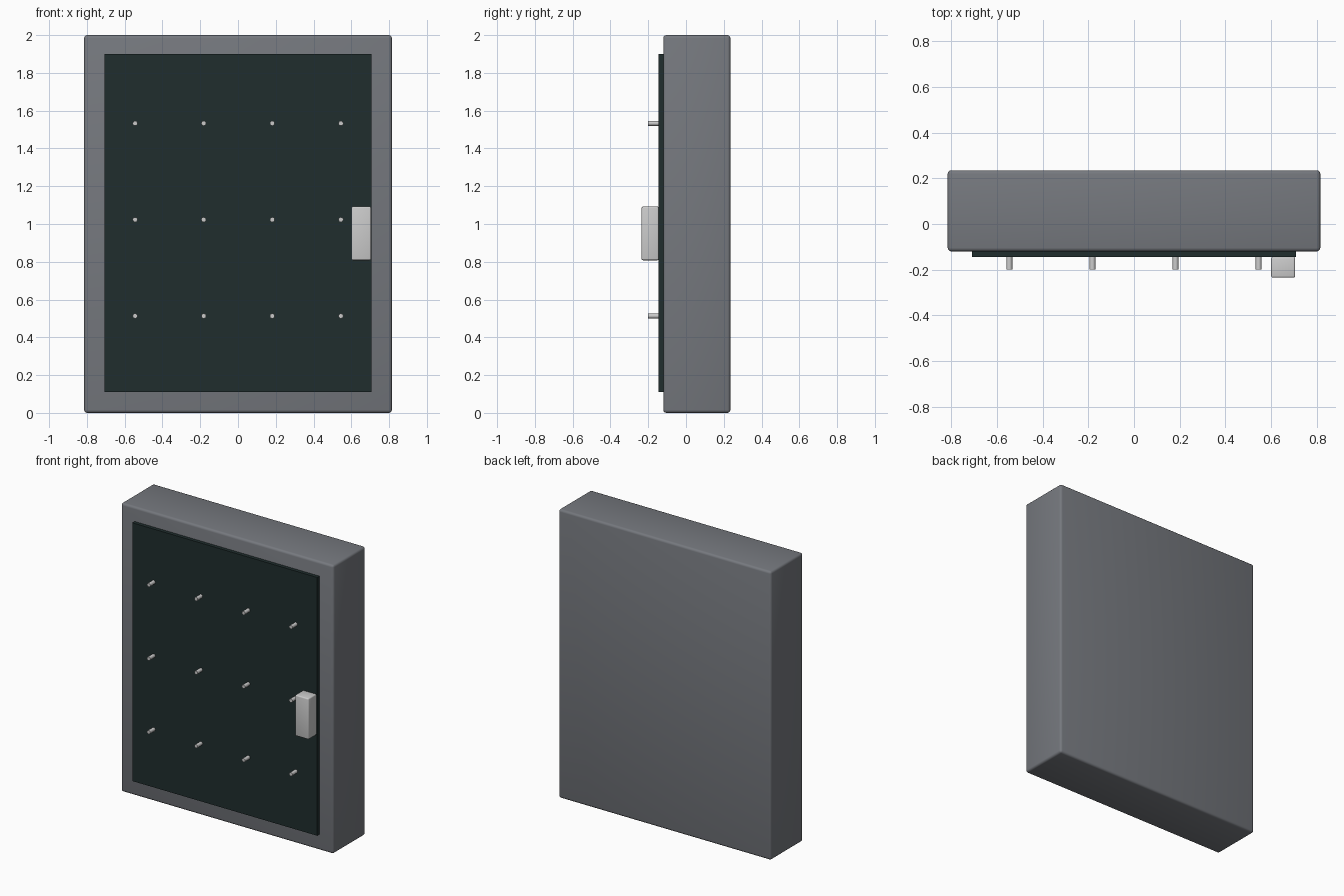
import bpy
import math

cube = bpy.data.objects.get("Cube")
if cube:
    bpy.data.objects.remove(cube, do_unlink=True)


def material(name, color):
    m = bpy.data.materials.new(name)
    m.use_nodes = True
    m.diffuse_color = (*color, 1)
    m.node_tree.nodes["Principled BSDF"].inputs["Base Color"].default_value = (*color, 1)
    return m


grey = material("grey casing", (0.18, 0.19, 0.21))
dark = material("dark panel", (0.014, 0.027, 0.027))
silver = material("pale metal", (0.6, 0.6, 0.6))


def finish(name, mat, bevel=0):
    ob = bpy.context.object
    ob.name = name
    ob.data.materials.append(mat)
    bpy.ops.object.transform_apply(location=False, rotation=True, scale=True)
    if bevel:
        mod = ob.modifiers.new("rounded edges", "BEVEL")
        mod.width = bevel
        mod.segments = 3
        bpy.ops.object.shade_smooth()
    return ob


def box(name, mat, low, high, bevel=0):
    bpy.ops.mesh.primitive_cube_add(
        size=1, location=[(a + b) / 2 for a, b in zip(low, high)])
    bpy.context.object.scale = [b - a for a, b in zip(low, high)]
    return finish(name, mat, bevel)


# Casing, raised door panel and handle
box("casing", grey, (-0.815, -0.12, 0), (0.815, 0.235, 2), 0.016)
box("door_panel", dark, (-0.708, -0.145, 0.11), (0.708, -0.11, 1.9))
box("handle", silver, (0.6, -0.235, 0.808), (0.705, -0.144, 1.092), 0.008)

# Grid of small pegs on the door
for row in range(3):
    for col in range(4):
        x = -0.545 + col * 0.3633
        z = 0.513 + row * 0.51
        bpy.ops.mesh.primitive_cylinder_add(
            vertices=12, radius=0.013, depth=0.06,
            location=(x, -0.17, z), rotation=(math.pi / 2, 0, 0))
        finish(f"peg_{row + 1}_{col + 1}", silver)
        bpy.ops.object.shade_smooth_by_angle(angle=math.radians(40))
